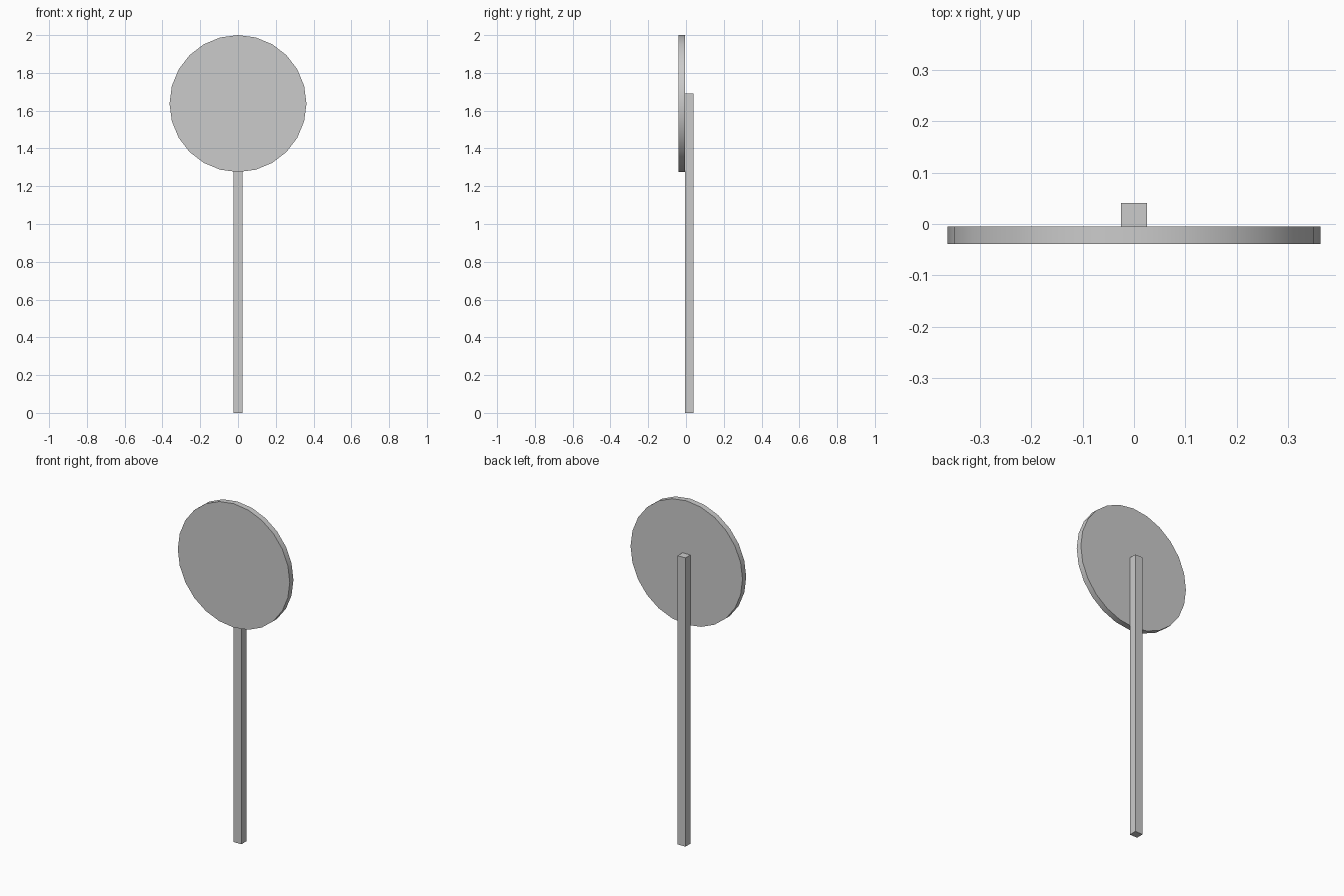
import bpy, math

if "Cube" in bpy.data.objects:
    bpy.data.objects.remove(bpy.data.objects["Cube"])

# Square post standing behind the sign
bpy.ops.mesh.primitive_cube_add(size=1, location=(0, 0.0183, 0.845))
post = bpy.context.object
post.name = "post"
post.scale = (0.05, 0.0454, 1.69)
bpy.ops.object.transform_apply(location=False, rotation=False, scale=True)

# Round 24-sided sign plate, facing the front
bpy.ops.mesh.primitive_cylinder_add(vertices=24, radius=0.3625, depth=0.034,
                                    location=(0, -0.022, 1.6375),
                                    rotation=(math.pi / 2, 0, 0))
plate = bpy.context.object
plate.name = "sign_plate"
bpy.ops.object.shade_smooth_by_angle(angle=math.radians(30))
